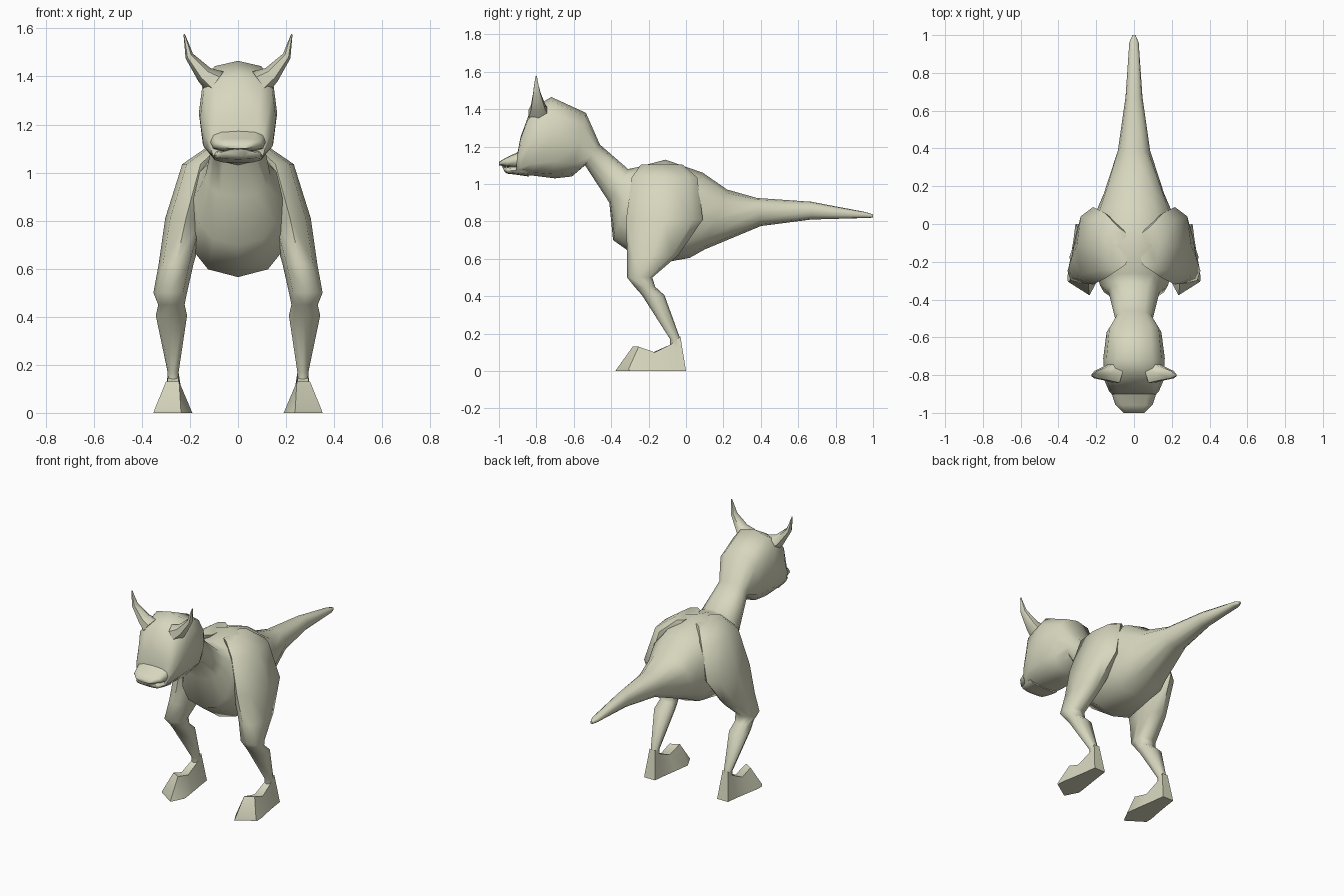
import bpy, bmesh, math
from mathutils import Vector

skin = bpy.data.materials.new("pale_olive_skin")
skin.diffuse_color = (0.68, 0.68, 0.52, 1)


def power(v, e):
    return math.copysign(abs(v) ** e, v)


def loft(name, rings, angle=60):
    """Skin a closed tube over rings of equal point count."""
    bm = bmesh.new()
    loops = [[bm.verts.new(p) for p in ring] for ring in rings]
    n = len(loops[0])
    for a, b in zip(loops, loops[1:]):
        for i in range(n):
            j = (i + 1) % n
            bm.faces.new((a[i], a[j], b[j], b[i]))
    bm.faces.new(loops[0])
    bm.faces.new(loops[-1])
    bmesh.ops.recalc_face_normals(bm, faces=bm.faces)
    mesh = bpy.data.meshes.new(name)
    bm.to_mesh(mesh)
    bm.free()
    mesh.materials.append(skin)
    obj = bpy.data.objects.new(name, mesh)
    bpy.context.collection.objects.link(obj)
    bpy.ops.object.select_all(action='DESELECT')
    obj.select_set(True)
    bpy.context.view_layer.objects.active = obj
    bpy.ops.object.shade_smooth_by_angle(angle=math.radians(angle))
    return obj


def spine_ring(ty, tz, by, bz, w, e=0.85, n=12):
    """Upright oval from its top point, bottom point and half width."""
    top, bot = Vector((0, ty, tz)), Vector((0, by, bz))
    mid, half = (top + bot) / 2, (top - bot) / 2
    ring = []
    for i in range(n):
        t = math.tau * i / n
        ring.append(mid + half * power(math.cos(t), e)
                    + Vector((w * power(math.sin(t), e), 0, 0)))
    return ring


def flat_ring(z, x0, x1, y0, y1, s, n=8):
    """Level oval from its x and y limits, on side s."""
    return [(s * ((x0 + x1) / 2 + (x1 - x0) / 2 * power(math.cos(math.tau * i / n), 0.8)),
             (y0 + y1) / 2 + (y1 - y0) / 2 * power(math.sin(math.tau * i / n), 0.8), z)
            for i in range(n)]


# Tail, torso, neck and head as one skin
loft("body_and_head", [spine_ring(*r) for r in (
    (1.00, .837, 1.00, .820, .008),
    (0.96, .850, 0.96, .818, .025),
    (0.67, .905, 0.67, .810, .045),
    (0.38, .925, 0.40, .775, .085),
    (0.22, .970, 0.10, .650, .160),
    (0.09, 1.06, 0.02, .605, .205),
    (-.11, 1.13, -.20, .565, .225),
    (-.26, 1.09, -.39, .700, .180),
    (-.31, 1.08, -.41, .900, .135),
    (-.46, 1.21, -.54, 1.10, .100),
    (-.535, 1.38, -.61, 1.04, .145, .75),
    (-.72, 1.465, -.70, 1.03, .163, .75),
    (-.83, 1.40, -.82, 1.045, .158, .65),
    (-.885, 1.25, -.885, 1.05, .132, .65),
    (-.90, 1.17, -.91, 1.05, .115, .65))])

# Muzzle split by the mouth line
loft("upper_snout", [spine_ring(*r) for r in (
    (-.86, 1.20, -.86, 1.085, .115, .7),
    (-.91, 1.165, -.91, 1.085, .114, .7),
    (-.96, 1.142, -.95, 1.09, .100, .7),
    (-1.0, 1.118, -1.0, 1.10, .055, .7))])
loft("lower_jaw", [spine_ring(*r) for r in (
    (-.86, 1.10, -.84, 1.04, .105, .7),
    (-.91, 1.095, -.91, 1.05, .100, .7),
    (-.955, 1.09, -.955, 1.055, .085, .7),
    (-.985, 1.098, -.97, 1.065, .050, .7))])

for side, s in (("left", 1), ("right", -1)):
    # Horn, curving out and then up
    horn = []
    for (xi, zi), (xo, zo), y0, y1 in (
            ((.060, 1.42), (.125, 1.33), -.85, -.72),
            ((.115, 1.435), (.165, 1.38), -.835, -.745),
            ((.188, 1.495), (.218, 1.475), -.82, -.775),
            ((.200, 1.525), (.222, 1.520), -.815, -.785),
            ((.221, 1.577), (.227, 1.575), -.805, -.797)):
        ring = []
        for i in range(6):
            t = math.tau * i / 6
            k = (1 + math.cos(t)) / 2
            ring.append((s * (xi + (xo - xi) * k),
                         (y0 + y1) / 2 + (y1 - y0) / 2 * math.sin(t),
                         zi + (zo - zi) * k))
        horn.append(ring)
    loft(side + "_horn", horn)

    # Hip, thigh, knee and shin
    loft(side + "_leg", [flat_ring(*r, s) for r in (
        (1.105, .03, .130, -.24, -.02),
        (1.035, .08, .232, -.29, .06),
        (0.810, .13, .303, -.32, .09),
        (0.620, .185, .330, -.315, -.04),
        (0.500, .212, .352, -.315, -.180),
        (0.450, .222, .332, -.275, -.165),
        (0.405, .212, .342, -.235, -.115),
        (0.170, .247, .293, -.085, -.030),
        (0.120, .245, .295, -.085, -.020))])

    # Foot: inner sole, outer sole, outer top, inner top at each section
    foot = []
    for xi, xo, yi, yo, ti, to, ty, tz in (
            (.230, .310, 0.00, 0.00, .250, .290, -.03, .185),
            (.220, .320, -.08, -.08, .248, .292, -.075, .145),
            (.205, .335, -.18, -.17, .245, .300, -.17, .100),
            (.190, .350, -.29, -.25, .245, .300, -.265, .130),
            (.235, .352, -.378, -.30, .238, .348, -.33, .012)):
        foot.append([(s * xi, yi, 0), (s * xo, yo, 0), (s * to, ty + (yo - yi) * .3, tz),
                     (s * ti, ty - (yo - yi) * .5, tz)])
    loft(side + "_foot", foot, 50)
